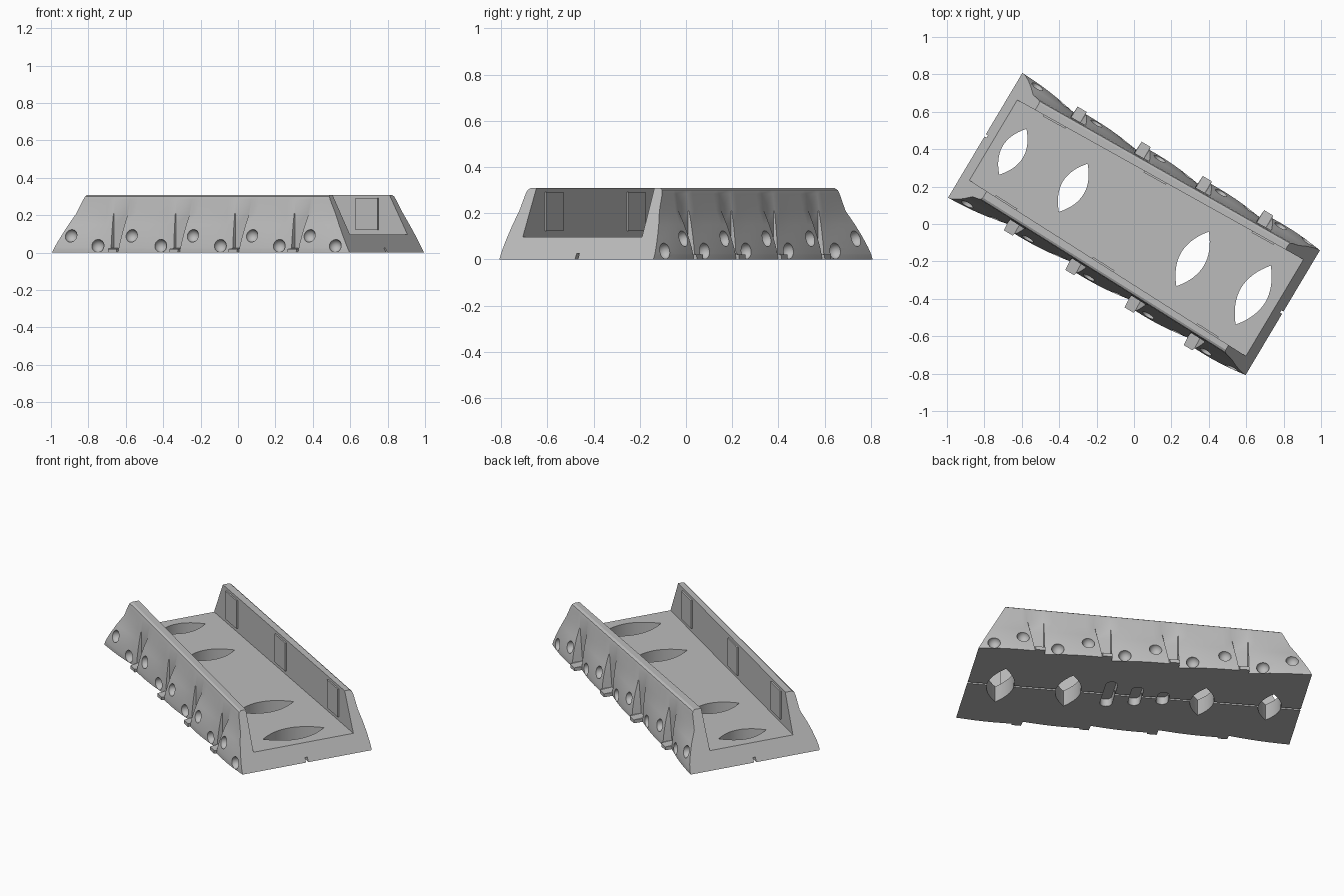
import bpy, bmesh, math
from mathutils import Matrix, Vector

old = bpy.data.objects.get("Cube")
if old:
    bpy.data.objects.remove(old, do_unlink=True)

TURN = Matrix.Rotation(math.radians(-30.8), 4, 'Z')
TOP, FLOOR, KNEE, LIP = 0.308, 0.097, 0.21, 0.02

grey = bpy.data.materials.new("plain_grey")
grey.use_nodes = True
grey.diffuse_color = (0.5, 0.5, 0.5, 1)
grey.node_tree.nodes["Principled BSDF"].inputs["Base Color"].default_value = (0.5, 0.5, 0.5, 1)


def finish(name, bm):
    bmesh.ops.recalc_face_normals(bm, faces=bm.faces)
    mesh = bpy.data.meshes.new(name)
    bm.to_mesh(mesh)
    bm.free()
    ob = bpy.data.objects.new(name, mesh)
    bpy.context.collection.objects.link(ob)
    mesh.materials.append(grey)
    return ob


def inner(u):
    return 0.275 + 0.029 * u


def wall(u):
    return 0.335 + 0.022 * u


def end_u(z):
    return 0.926 - 0.52 * z


# Side scales: start and end half widths at the base, notch positions between
SCALES = [(0.388, 0.347), (0.372, 0.347), (0.383, 0.36), (0.395, 0.375), (0.405, 0.388)]
NOTCHES = [-0.58, -0.19, 0.185, 0.56]
LIPS = [0.385, 0.399, 0.409, 0.42]
BULGE = [(KNEE, 0), (0.15, 0.42), (0.1, 0.7), (0.05, 0.92), (LIP + 0.004, 0.99), (LIP, 1), (0, 1)]


def scale_u(i, t, z):
    a = -end_u(z) if i == 0 else NOTCHES[i - 1] + 0.055 + 0.16 * z
    b = end_u(z) if i == 4 else NOTCHES[i] - 0.003
    return a + (b - a) * t


def scale_v(i, t, z, f):
    a, b = SCALES[i]
    base = a + (b - a) * t + 0.008 * math.sin(math.pi * t)
    w = wall(scale_u(i, t, z))
    return w + (base - w) * f


def section(u_at, side):
    """Half profile from the tray floor, over the wall, down to the base."""
    pts = [(u_at(z), d + (inner(u_at(z)) if k else wall(u_at(z))), z)
           for z, d, k in [(FLOOR, 0, 1), (TOP, 0, 1), (TOP, -0.025, 0),
                           (TOP - 0.008, -0.013, 0), (TOP - 0.025, -0.008, 0)]]
    return pts + [(u_at(z), side(z, f), z) for z, f in BULGE]


# Main tray, lofted along its length
sections = []
for i in range(5):
    for n in range(7):
        t = n / 6
        sections.append(section(lambda z: scale_u(i, t, z),
                                lambda z, f: scale_v(i, t, z, f)))
    if i < 4:
        start = NOTCHES[i]
        for at in (lambda z: start, lambda z: start + 0.052 + 0.16 * z):
            sections.append(section(at, lambda z, f: LIPS[i] if z <= LIP
                                    else wall(at(z)) - 0.003))

bm = bmesh.new()
rings = []
for s in sections:
    loop = s + [(u, -v, z) for u, v, z in reversed(s)]
    rings.append([bm.verts.new(p) for p in loop])
for a, b in zip(rings, rings[1:]):
    for j in range(len(a)):
        k = (j + 1) % len(a)
        bm.faces.new((a[j], a[k], b[k], b[j]))
bm.faces.new(rings[0])
bm.faces.new(rings[-1])
tray = finish("tray", bm)


def prism(bm, outline, low, high):
    bottom = [bm.verts.new((u, v, low)) for u, v in outline]
    top = [bm.verts.new((u, v, high)) for u, v in outline]
    bm.faces.new(bottom)
    bm.faces.new(top)
    for j in range(len(outline)):
        k = (j + 1) % len(outline)
        bm.faces.new((bottom[j], bottom[k], top[k], top[j]))


def carve(name, bm):
    cutter = finish(name, bm)
    cutter.hide_render = True
    bpy.context.view_layer.objects.active = tray
    mod = tray.modifiers.new(name, 'BOOLEAN')
    mod.operation, mod.solver, mod.object = 'DIFFERENCE', 'EXACT', cutter
    bpy.ops.object.modifier_apply(modifier=name)
    bpy.data.objects.remove(cutter, do_unlink=True)


# Leaf-shaped openings through the floor
bm = bmesh.new()
for u, length, width in [(-0.754, 0.285, 0.125), (-0.378, 0.3, 0.13),
                         (0.365, 0.34, 0.14), (0.742, 0.367, 0.15)]:
    right = [(u + width / 2 * (1 - (n / 8) ** 2), n / 8 * length / 2) for n in range(-8, 9)]
    left = [(2 * u - x, v) for x, v in reversed(right[1:-1])]
    prism(bm, right + left, -0.1, 0.2)
carve("leaf_openings", bm)

# Round dimples, two on each scale
bm = bmesh.new()
for i in range(5):
    for t, z, f in [(0.2, 0.09, 0.75), (0.77, 0.036, 0.96)]:
        for side in (1, -1):
            spot = Vector((scale_u(i, t, z), side * scale_v(i, t, z, f), z))
            bmesh.ops.create_uvsphere(bm, u_segments=20, v_segments=12, radius=0.035,
                                      matrix=Matrix.Translation(spot))
carve("dimples", bm)

# Underside groove, then three rounded slots
bm = bmesh.new()
prism(bm, [(-1, -0.007), (1, -0.007), (1, 0.007), (-1, 0.007)], -0.05, 0.025)
carve("underside_groove", bm)
bm = bmesh.new()
for u, length in [(0.14, 0.27), (-0.01, 0.2), (-0.16, 0.13)]:
    r = 0.033
    outline = []
    for n in range(18):
        ang = math.pi * (n % 9) / 8 + (math.pi if n > 8 else 0)
        shift = (length / 2 - r) * (1 if n < 9 else -1)
        outline.append((u + r * math.cos(ang), shift + r * math.sin(ang)))
    prism(bm, outline, -0.05, 0.045)
carve("underside_slots", bm)

# Thin plates on the inner walls
bm = bmesh.new()
for u in (-0.645, -0.03, 0.63):
    for side in (1, -1):
        m = (Matrix.Translation((u, side * inner(u), 0.207))
             @ Matrix.Rotation(side * 0.029, 4, 'Z') @ Matrix.Diagonal((0.135, 0.018, 0.17, 1)))
        bmesh.ops.create_cube(bm, size=1, matrix=m)
plates = finish("wall_plates", bm)

for ob in (tray, plates):
    ob.data.transform(TURN)
    bpy.ops.object.select_all(action='DESELECT')
    ob.select_set(True)
    bpy.context.view_layer.objects.active = ob
    bpy.ops.object.shade_smooth_by_angle(angle=math.radians(30))
